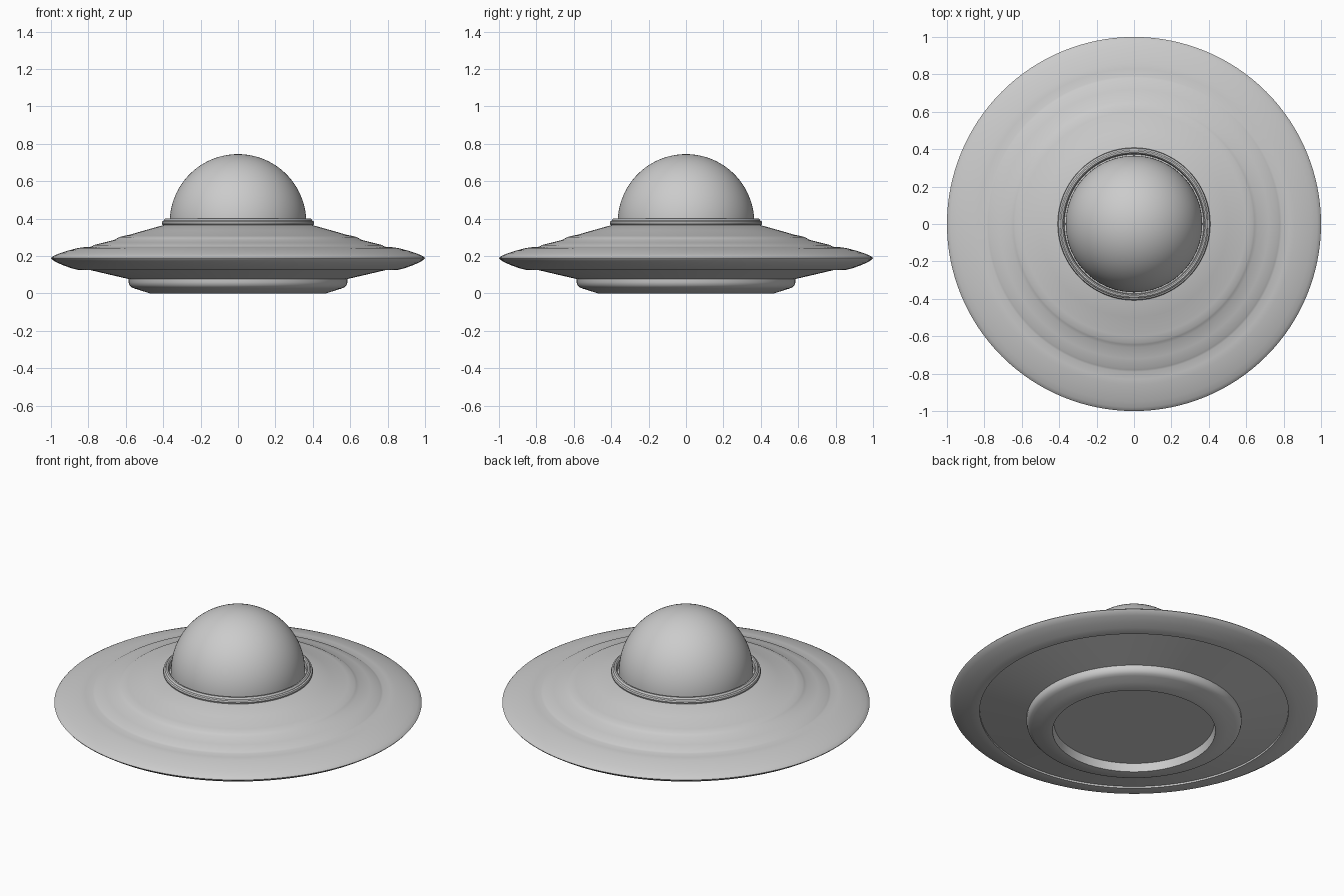
import bpy, bmesh, math

SEGMENTS = 128


def lathe(name, profile, angle=25):
    """Spin an (r, z) profile around the z axis."""
    bm = bmesh.new()
    verts = [bm.verts.new((r, 0, z)) for r, z in profile]
    edges = [bm.edges.new(pair) for pair in zip(verts, verts[1:])]
    bmesh.ops.spin(bm, geom=verts + edges, cent=(0, 0, 0), axis=(0, 0, 1),
                   angle=math.tau, steps=SEGMENTS, use_duplicate=False)
    bmesh.ops.remove_doubles(bm, verts=bm.verts, dist=1e-5)
    bmesh.ops.recalc_face_normals(bm, faces=bm.faces)
    mesh = bpy.data.meshes.new(name)
    bm.to_mesh(mesh)
    bm.free()
    obj = bpy.data.objects.new(name, mesh)
    bpy.context.collection.objects.link(obj)
    bpy.ops.object.select_all(action='DESELECT')
    obj.select_set(True)
    bpy.context.view_layer.objects.active = obj
    bpy.ops.object.shade_smooth_by_angle(angle=math.radians(angle))
    return obj


# Saucer hull: stepped top, rounded rim, stepped underside
lathe("saucer_hull", [
    (0.36, 0.368), (0.40, 0.365), (0.50, 0.337), (0.58, 0.314), (0.60, 0.310),
    (0.635, 0.302), (0.645, 0.296), (0.66, 0.287), (0.72, 0.272),
    (0.77, 0.259), (0.78, 0.253), (0.79, 0.249), (0.83, 0.247),
    (0.86, 0.242), (0.91, 0.229), (0.95, 0.216), (0.98, 0.204),
    (0.995, 0.195), (1.0, 0.189), (0.995, 0.182), (0.97, 0.166),
    (0.93, 0.149), (0.89, 0.135), (0.86, 0.127), (0.84, 0.126),
    (0.84, 0.137), (0.70, 0.104), (0.575, 0.075)])

# Landing pod under the hull, with a recessed floor
lathe("underside_pod", [
    (0.585, 0.078), (0.585, 0.06), (0.58, 0.045), (0.57, 0.034),
    (0.555, 0.027), (0.51, 0.013), (0.47, 0.0), (0.443, 0.0),
    (0.435, 0.048), (0.0, 0.048)])

# Collar around the dome
lathe("dome_collar", [
    (0.395, 0.363), (0.405, 0.368), (0.408, 0.377), (0.405, 0.386),
    (0.397, 0.390), (0.395, 0.396), (0.390, 0.400), (0.382, 0.400),
    (0.376, 0.395), (0.372, 0.366)])

# Dome: a hemisphere with a short straight skirt
R, CZ = 0.365, 0.38
arc = [(R * math.cos(t), CZ + R * math.sin(t))
       for t in (math.pi / 2 * i / 28 for i in range(28))]
lathe("dome", [(R, 0.362)] + arc + [(0, CZ + R)])
